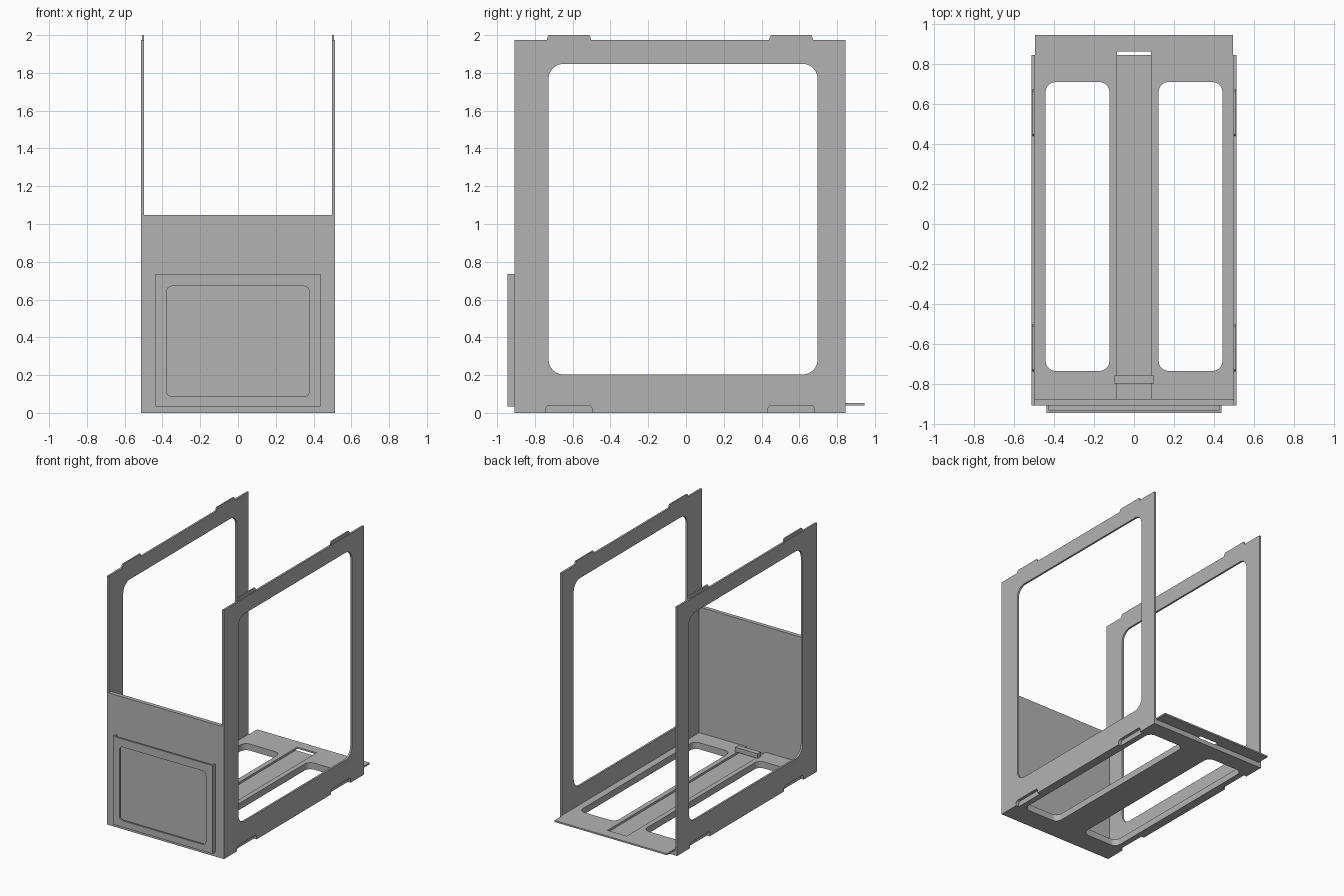
import bpy, bmesh, math

cube = bpy.data.objects.get("Cube")
if cube:
    bpy.data.objects.remove(cube, do_unlink=True)

GREY = (0.45, 0.45, 0.45, 1)
mat = bpy.data.materials.new("plain grey")
mat.use_nodes = True
mat.diffuse_color = GREY
mat.node_tree.nodes["Principled BSDF"].inputs["Base Color"].default_value = GREY

# Main dimensions
OUT, INN = 0.5125, 0.4975
FRONT, BACK = -0.908, 0.844
WALL_BACK = -0.876
FLOOR = 0.052
TOP = 1.974


def rounded(a0, a1, b0, b1, r, steps=6):
    """Outline of a rectangle with rounded corners."""
    pts = []
    centres = [(a1 - r, b1 - r), (a0 + r, b1 - r), (a0 + r, b0 + r), (a1 - r, b0 + r)]
    for k, (ca, cb) in enumerate(centres):
        for i in range(steps + 1):
            t = math.pi / 2 * (k + i / steps)
            pts.append((ca + r * math.cos(t), cb + r * math.sin(t)))
    return pts


def prism(name, outline, axis, lo, hi):
    """Extrude a 2D outline along an axis from lo to hi."""
    place = {"x": lambda a, b, d: (d, a, b),
             "y": lambda a, b, d: (a, d, b),
             "z": lambda a, b, d: (a, b, d)}[axis]
    bm = bmesh.new()
    rings = [[bm.verts.new(place(a, b, d)) for a, b in outline] for d in (lo, hi)]
    bm.faces.new(rings[0])
    bm.faces.new(rings[1])
    n = len(outline)
    for i in range(n):
        j = (i + 1) % n
        bm.faces.new((rings[0][i], rings[0][j], rings[1][j], rings[1][i]))
    bmesh.ops.recalc_face_normals(bm, faces=bm.faces[:])
    mesh = bpy.data.meshes.new(name)
    bm.to_mesh(mesh)
    bm.free()
    mesh.materials.append(mat)
    ob = bpy.data.objects.new(name, mesh)
    bpy.context.collection.objects.link(ob)
    return ob


def box(name, x0, x1, y0, y1, z0, z1):
    return prism(name, [(x0, y0), (x1, y0), (x1, y1), (x0, y1)], "z", z0, z1)


def cut(ob, *cutters):
    """Subtract the cutters and remove them."""
    for c in cutters:
        mod = ob.modifiers.new("cut", "BOOLEAN")
        mod.operation = "DIFFERENCE"
        mod.solver = "EXACT"
        mod.object = c
        bpy.context.view_layer.objects.active = ob
        bpy.ops.object.modifier_apply(modifier=mod.name)
        bpy.data.objects.remove(c, do_unlink=True)


def channel():
    return box("channel_cutter", -0.084, 0.084, WALL_BACK, 0.863, 0.035, 0.1)


def notches():
    """Cutters for the bottom sockets that receive the stacking tabs."""
    for s in (-1, 1):
        lo, hi = sorted((s * 0.488, s * 0.6))
        for y0, y1 in ((-0.742, -0.498), (0.434, 0.68)):
            yield prism("notch_cutter", rounded(y0, y1, -0.06, 0.04, 0.02), "x", lo, hi)


# Side frames with a large rounded opening and two tabs on top
for side, s in (("left", 1), ("right", -1)):
    x0, x1 = sorted((s * INN, s * OUT))
    frame = box(side + "_side_frame", x0, x1, FRONT, BACK, 0, TOP)
    cut(frame,
        prism("window_cutter", rounded(-0.728, 0.697, 0.203, 1.848, 0.08), "x", x0 - 0.1, x1 + 0.1),
        *notches())
    t0, t1 = sorted((s * INN, s * 0.508))
    for end, y0, y1 in (("front", -0.737, -0.502), ("back", 0.44, 0.673)):
        prism(f"{side}_{end}_tab",
              [(y0, TOP), (y1, TOP), (y1 - 0.004, 1.99), (y1 - 0.01, 2.0),
               (y0 + 0.01, 2.0), (y0 + 0.004, 1.99)], "x", t0, t1)

# Front wall
box("front_wall", -INN, INN, FRONT, WALL_BACK, 0, 1.048)

# Floor with two long slots and a shallow centre channel
base = box("floor", -INN, INN, WALL_BACK, BACK, 0, FLOOR)
slots = [prism("slot_cutter", rounded(a, b, -0.735, 0.71, 0.05), "z", -0.1, 0.2)
         for a, b in ((-0.442, -0.123), (0.123, 0.442))]
cut(base, *slots, channel(), *notches())

# Thin lip behind the floor, notched by the channel
lip = box("back_lip", -0.494, 0.494, BACK, 0.945, 0.04, FLOOR)
cut(lip, box("lip_cutter", -0.084, 0.084, 0.8, 0.863, 0, 0.1))

# Bridge over the channel
box("channel_bridge", -0.099, 0.099, -0.797, -0.757, FLOOR, 0.088)

# Label holder: pocket open at the top, with a rounded window
holder = box("label_holder", -0.437, 0.437, -0.945, FRONT, 0.035, 0.735)
cut(holder,
    box("pocket_cutter", -0.425, 0.425, -0.932, FRONT + 0.05, 0.047, 0.9),
    prism("label_window_cutter", rounded(-0.379, 0.379, 0.087, 0.671, 0.03), "y", -1.1, -0.92))
